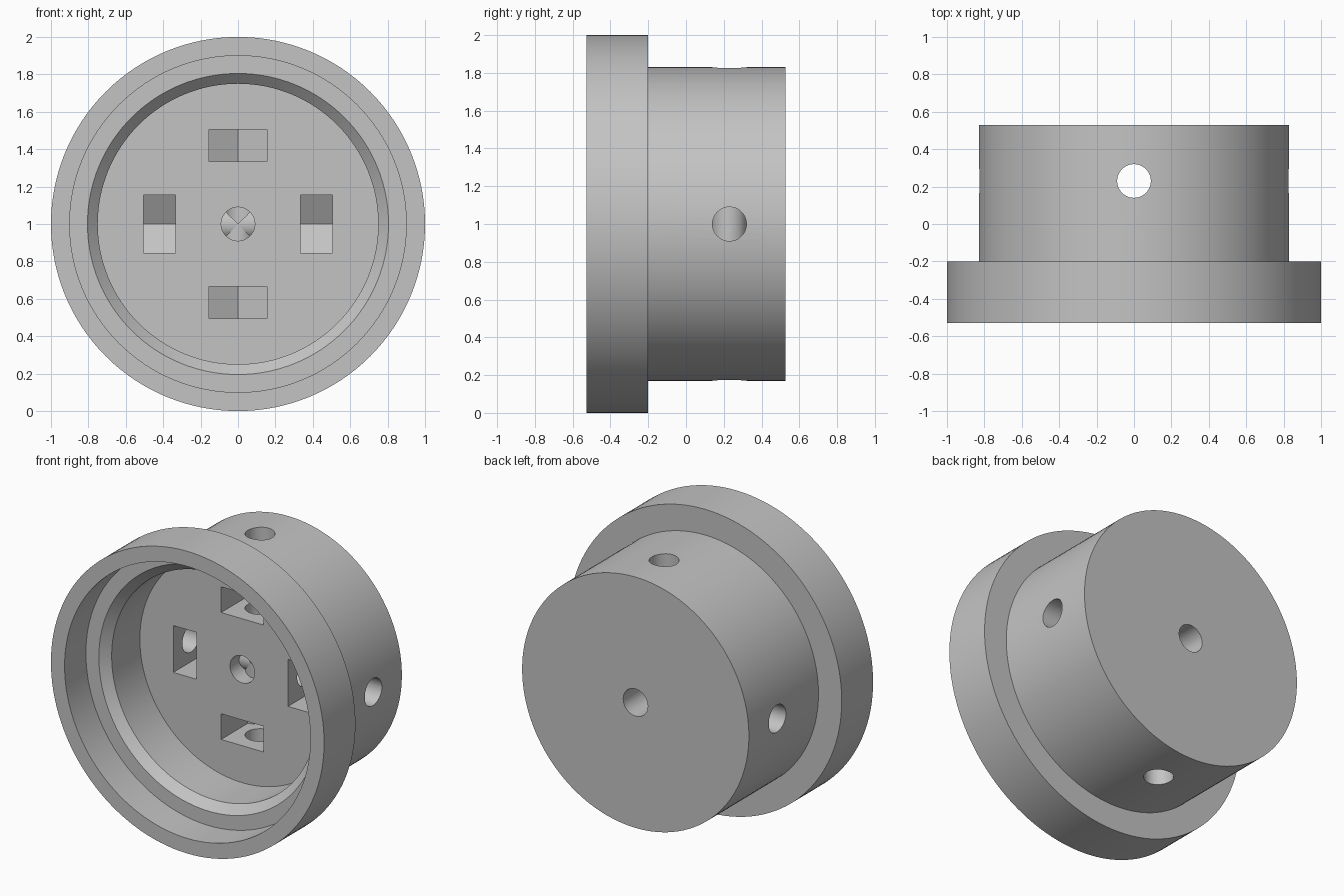
import bpy
import bmesh
import math
from mathutils import Matrix, Vector

cube = bpy.data.objects.get("Cube")
if cube:
    bpy.data.objects.remove(cube, do_unlink=True)

CENTRE = Vector((0, 0, 1))
HALF = 0.528       # half the depth along y
FLOOR = 0.045      # inner floor of the cup
HOLE_Y = 0.23      # depth of the cross holes
HOLE_R = 0.09
NUT = 0.31         # nut size across flats

grey = bpy.data.materials.new("plain_grey")
grey.use_nodes = True
colour = (0.55, 0.55, 0.55, 1)
grey.diffuse_color = colour
grey.node_tree.nodes["Principled BSDF"].inputs["Base Color"].default_value = colour


def finish(name, bm):
    bmesh.ops.remove_doubles(bm, verts=bm.verts, dist=1e-5)
    bmesh.ops.recalc_face_normals(bm, faces=bm.faces)
    mesh = bpy.data.meshes.new(name)
    bm.to_mesh(mesh)
    bm.free()
    mesh.materials.append(grey)
    obj = bpy.data.objects.new(name, mesh)
    obj.location = CENTRE
    bpy.context.collection.objects.link(obj)
    return obj


def lathe(name, profile, steps):
    """Revolve (radius, y) points around the y axis."""
    bm = bmesh.new()
    verts = [bm.verts.new((r, y, 0)) for r, y in profile]
    edges = [bm.edges.new(pair) for pair in zip(verts, verts[1:])]
    bmesh.ops.spin(bm, geom=verts + edges, cent=(0, 0, 0), axis=(0, 1, 0),
                   angle=math.tau, steps=steps)
    return finish(name, bm)


def hole_cutter(name, axis, y):
    bm = bmesh.new()
    turn = Vector((0, 0, 1)).rotation_difference(Vector(axis)).to_matrix().to_4x4()
    bmesh.ops.create_cone(bm, cap_ends=True, segments=48, radius1=HOLE_R,
                          radius2=HOLE_R, depth=3,
                          matrix=Matrix.Translation((0, y, 0)) @ turn)
    return finish(name, bm)


def nut_cutter(name, angle):
    """Slot with the pointed end of a hexagon, set between two radii."""
    half, side = NUT / 2, NUT / math.sqrt(3)
    outline = [(-half, FLOOR - 0.1), (half, FLOOR - 0.1),
               (half, HOLE_Y + side / 2), (0, HOLE_Y + side),
               (-half, HOLE_Y + side / 2)]
    bm = bmesh.new()
    face = bm.faces.new([bm.verts.new((x, y, 0.335)) for x, y in outline])
    out = bmesh.ops.extrude_face_region(bm, geom=[face])["geom"]
    bmesh.ops.translate(bm, vec=(0, 0, 0.17),
                        verts=[v for v in out if isinstance(v, bmesh.types.BMVert)])
    bmesh.ops.rotate(bm, verts=bm.verts, cent=(0, 0, 0),
                     matrix=Matrix.Rotation(angle, 3, 'Y'))
    return finish(name, bm)


# Flanged cup with a stepped, chamfered bore
cup = lathe("flanged_cup", [
    (0, HALF), (0.83, HALF), (0.83, -0.2), (1, -0.2), (1, -HALF),
    (0.9, -HALF), (0.9, -0.305), (0.805, -0.305), (0.75, -0.25),
    (0.75, FLOOR), (0, FLOOR)], 128)

# Centre hole, two cross holes and four nut slots
cutters = [nut_cutter("nut_slot_cutter", i * math.pi / 2) for i in range(4)]
cutters += [hole_cutter("centre_hole_cutter", (0, 1, 0), 0),
            hole_cutter("side_hole_cutter", (1, 0, 0), HOLE_Y),
            hole_cutter("upright_hole_cutter", (0, 0, 1), HOLE_Y)]

bpy.context.view_layer.objects.active = cup
cup.select_set(True)
for cutter in cutters:
    mod = cup.modifiers.new(cutter.name, 'BOOLEAN')
    mod.operation = 'DIFFERENCE'
    mod.solver = 'EXACT'
    mod.object = cutter
    bpy.ops.object.modifier_apply(modifier=mod.name)
    bpy.data.objects.remove(cutter, do_unlink=True)

bpy.ops.object.shade_smooth_by_angle(angle=math.radians(30))
